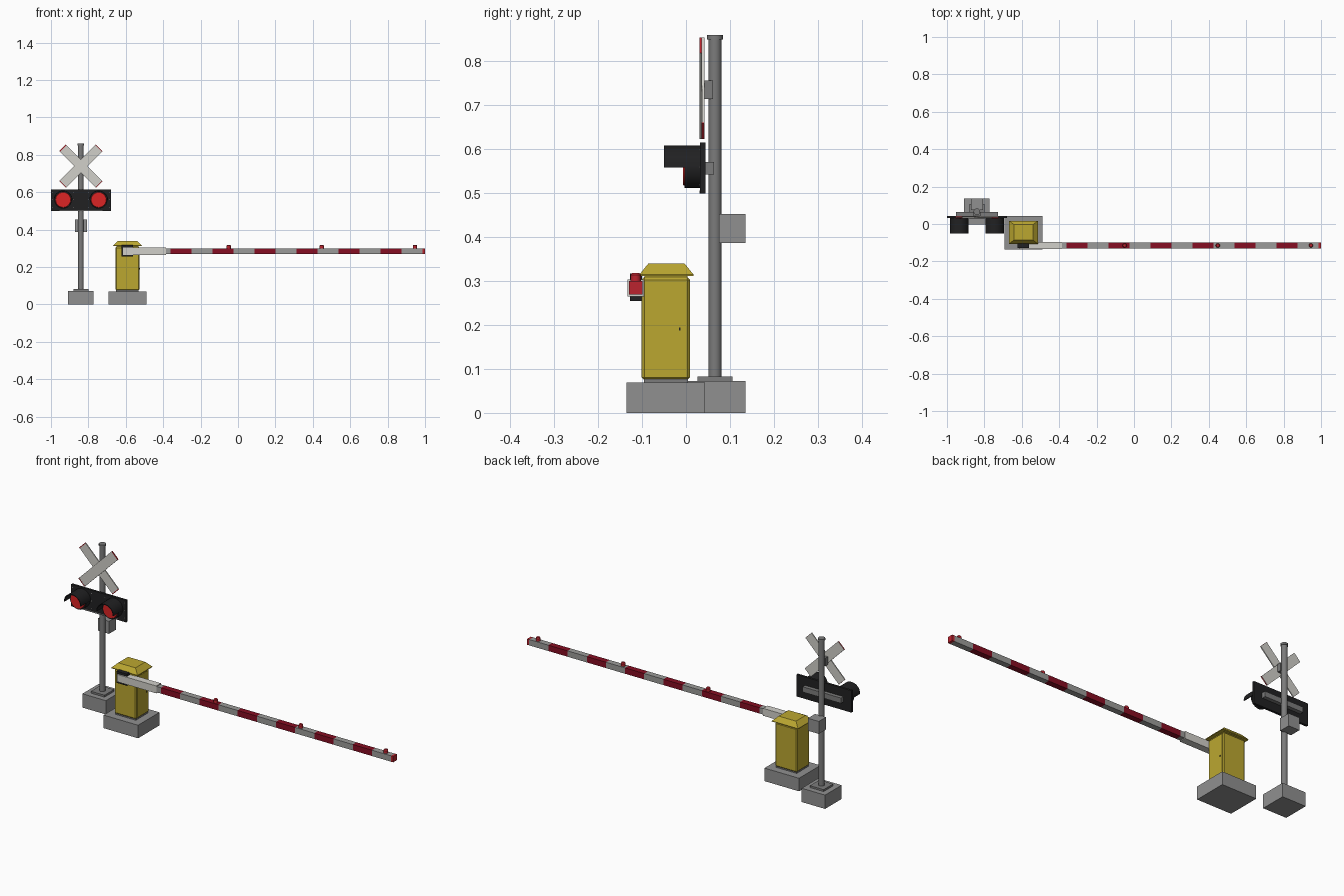
import bpy, bmesh
from math import pi, cos, sin
from mathutils import Matrix, Vector

if "Cube" in bpy.data.objects:
    bpy.data.objects.remove(bpy.data.objects["Cube"])


def material(name, r, g, b):
    m = bpy.data.materials.new(name)
    m.use_nodes = True
    m.diffuse_color = (r, g, b, 1)
    m.node_tree.nodes["Principled BSDF"].inputs["Base Color"].default_value = (r, g, b, 1)
    return m


CONCRETE = material("concrete grey", .28, .28, .28)
STEEL = material("steel grey", .2, .2, .2)
YELLOW = material("cabinet yellow", .5, .39, .03)
WHITE = material("sign white", .64, .63, .59)
ARM_GREY = material("arm grey", .33, .33, .32)
ARM_RED = material("arm dark red", .24, .004, .016)
LAMP_RED = material("lamp red", .5, .017, .028)
LENS_RED = material("lens red", .72, .018, .018)
BLACK = material("signal black", .015, .015, .016)


def finish(name, bm, mat, smooth=False):
    bmesh.ops.recalc_face_normals(bm, faces=bm.faces)
    me = bpy.data.meshes.new(name)
    bm.to_mesh(me)
    bm.free()
    ob = bpy.data.objects.new(name, me)
    bpy.context.collection.objects.link(ob)
    me.materials.append(mat)
    if smooth:
        bpy.ops.object.select_all(action='DESELECT')
        ob.select_set(True)
        bpy.context.view_layer.objects.active = ob
        bpy.ops.object.shade_smooth_by_angle(angle=pi / 6)
    return ob


def box(name, mat, x, y, z, bevel=0, top=None):
    """Box from (low, high) ranges; top scales the upper face."""
    bm = bmesh.new()
    bmesh.ops.create_cube(bm, size=1)
    lo, hi = Vector((x[0], y[0], z[0])), Vector((x[1], y[1], z[1]))
    for v in bm.verts:
        if top and v.co.z > 0:
            v.co.x *= top[0]
            v.co.y *= top[1]
        v.co = (lo + hi) / 2 + v.co * (hi - lo)
    ob = finish(name, bm, mat)
    if bevel:
        mod = ob.modifiers.new("bevel", 'BEVEL')
        mod.width = bevel
        mod.segments = 1
    return ob


def cylinder(name, mat, base, r, height, axis='Z', r2=None, sides=24):
    """Cylinder growing from base along +z, or toward the front (-y)."""
    bm = bmesh.new()
    bmesh.ops.create_cone(bm, cap_ends=True, segments=sides, radius1=r,
                          radius2=r if r2 is None else r2, depth=height)
    rot = Matrix.Rotation(pi / 2, 4, 'X') if axis == 'Y' else Matrix.Identity(4)
    mat4 = Matrix.Translation(base) @ rot @ Matrix.Translation((0, 0, height / 2))
    bmesh.ops.transform(bm, matrix=mat4, verts=bm.verts)
    return finish(name, bm, mat, True)


def hood(name, x, z, r, thick, y0, y1):
    """Half-tube visor open at the bottom."""
    bm = bmesh.new()
    angles = [pi * i / 14 for i in range(15)]
    pts = [(cos(a) * r, sin(a) * r) for a in angles]
    pts += [(cos(a) * (r - thick), sin(a) * (r - thick)) for a in reversed(angles)]
    n = len(pts)
    front = [bm.verts.new((x + p, y0, z + q)) for p, q in pts]
    back = [bm.verts.new((x + p, y1, z + q)) for p, q in pts]
    for i in range(n):
        j = (i + 1) % n
        bm.faces.new((front[i], front[j], back[j], back[i]))
    for ring in (front, back):
        for i in range(n // 2 - 1):
            bm.faces.new((ring[i], ring[i + 1], ring[n - 2 - i], ring[n - 1 - i]))
    return finish(name, bm, BLACK, True)


# Signal mast
PX, PY = -.84, .066
box("mast_foundation", CONCRETE, (-.909, -.772), (-.003, .135), (0, .073))
box("mast_base_plate", STEEL, (PX - .04, PX + .04), (.026, .106), (.073, .083))
cylinder("mast", STEEL, (PX, PY, .083), .015, .77)
cylinder("mast_cap", STEEL, (PX, PY, .85), .0178, .01)
box("junction_box", CONCRETE, (PX - .032, PX + .032), (.075, .135), (.387, .453))

# Crossed boards with thin red ends
box("crossboard_bracket", STEEL, (PX - .02, PX + .02), (.042, .062), (.715, .757))
for name, angle, y in (("front", -pi / 4, .031), ("rear", pi / 4, .0365)):
    boards = [box(name + "_crossboard", WHITE, (-.138, .138), (y, y + .0055), (-.025, .025))]
    for s in (-1, 1):
        x = sorted((s * .1345, s * .1385))
        boards.append(box(name + "_crossboard_end", LAMP_RED, x, (y - .0008, y + .004), (-.025, .025)))
    for ob in boards:
        ob.data.transform(Matrix.Translation((PX, 0, .739)) @ Matrix.Rotation(angle, 4, 'Y'))

# Flashing light unit
box("signal_panel", BLACK, (-1, -.678), (.032, .044), (.499, .615))
box("signal_mount_bar", STEEL, (PX - .113, PX + .113), (.044, .064), (.543, .571))
box("panel_lower_trim", STEEL, (PX - .115, PX + .115), (.031, .04), (.5, .506))
for s in (-1, 1):
    x, z = PX + s * .095, .559
    cylinder("lamp_housing", BLACK, (x, .033, z), .047, .036, 'Y')
    cylinder("lamp_lens", LENS_RED, (x, 0, z), .043, .007, 'Y', .04)
    hood("lamp_hood", x, z, .05, .004, -.05, .032)
    for dx in (-.056, .056):
        for dz in (-.04, 0, .04):
            cylinder("panel_bolt", WHITE, (x + dx, .033, z + dz), .002, .002, 'Y', sides=8)

# Barrier cabinet
CX, CY = -.591, -.046
box("cabinet_foundation", CONCRETE, (-.692, -.49), (-.136, .043), (0, .069))
box("cabinet_plinth", STEEL, (CX - .06, CX + .06), (CY - .05, CY + .05), (.069, .078))
box("cabinet_body", YELLOW, (CX - .064, CX + .064), (CY - .055, CY + .055), (.075, .309), .006)
box("cabinet_neck", YELLOW, (CX - .058, CX + .058), (CY - .049, CY + .049), (.3, .314))
box("cabinet_roof_lip", YELLOW, (CX - .077, CX + .077), (-.106, .017), (.312, .315))
box("cabinet_roof", YELLOW, (CX - .077, CX + .077), (-.106, .017), (.315, .34), top=(.66, .67))
box("cabinet_door", YELLOW, (CX + .06, CX + .0655), (CY - .046, CY + .046), (.088, .298))
box("door_handle", BLACK, (CX + .064, CX + .068), (-.016, -.013), (.187, .194))

# Arm pivot and sleeve
AY, AZ = -.1145, .2845
box("arm_pivot", BLACK, (-.623, -.562), (-.127, -.1), (.255, .317))
box("arm_sleeve", WHITE, (-.615, -.385), (AY - .019, AY + .019), (AZ - .0195, AZ + .0195))

# Striped arm
START, PERIOD, RED_LENGTH = -.36, .2246, .112
ay, az = (AY - .0155, AY + .0155), (AZ - .0155, AZ + .0155)
box("arm_root", ARM_GREY, (-.4, START), ay, az)
for k in range(6):
    x = START + k * PERIOD
    box("arm_red_section", ARM_RED, (x, x + RED_LENGTH), ay, az)
    box("arm_grey_section", ARM_GREY, (x + RED_LENGTH, x + PERIOD), ay, az)
box("arm_tip", LAMP_RED, (START + 6 * PERIOD, 1), ay, az)

# Warning lamps on the arm
for x in (-.05, .448, .946):
    cylinder("arm_lamp", LAMP_RED, (x, AY, .3), .0115, .014, sides=16)
    cylinder("arm_lamp_top", LAMP_RED, (x, AY, .314), .0115, .005, r2=.008, sides=16)
